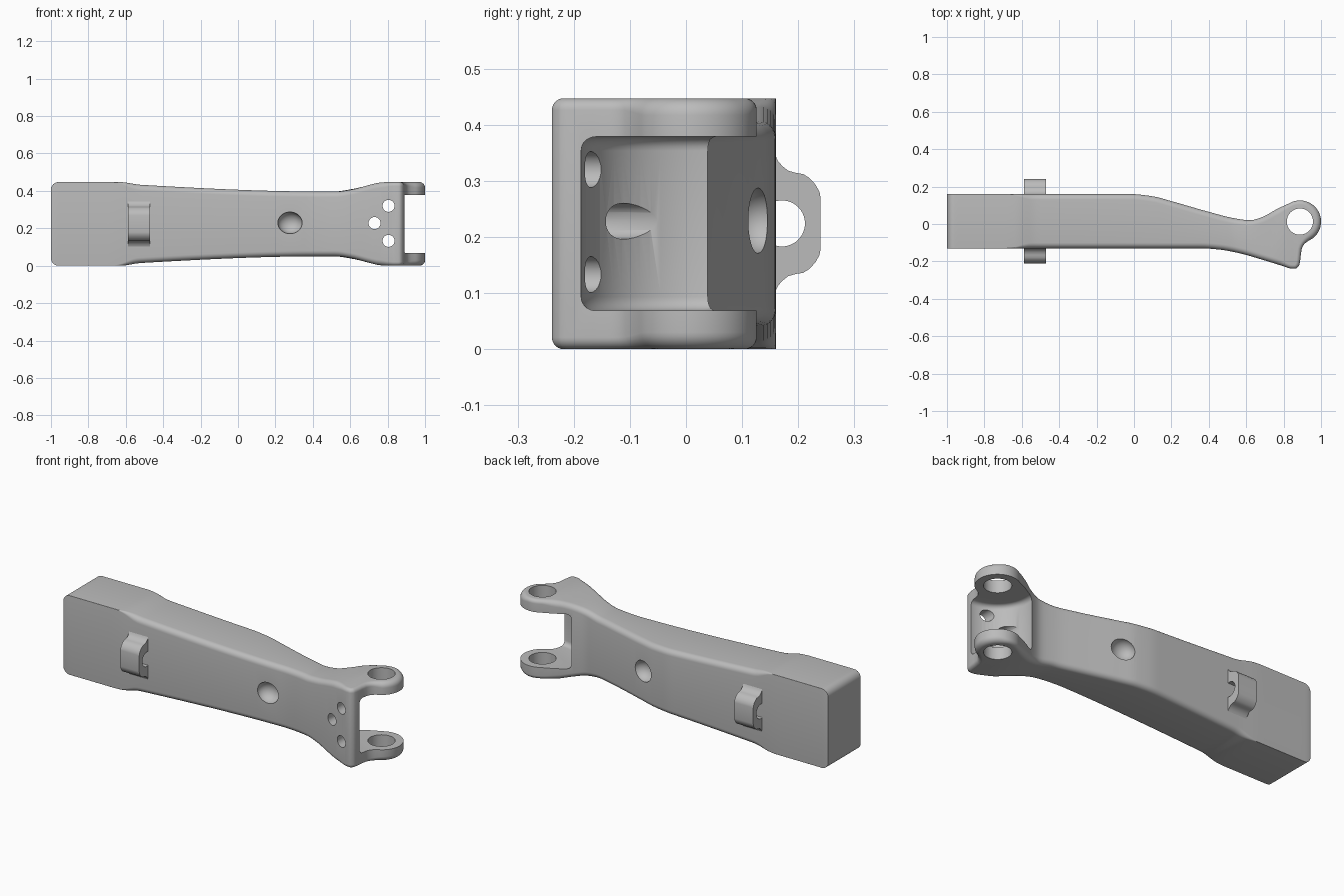
import bpy, bmesh, math
from mathutils import Matrix, Vector

if "Cube" in bpy.data.objects:
    bpy.data.objects.remove(bpy.data.objects["Cube"])

ZC = 0.2235                      # mid height
PX, PY, PR = 0.887, 0.013, 0.113  # pivot eye centre and radius

grey = bpy.data.materials.new("plain grey")
grey.diffuse_color = (0.5, 0.5, 0.5, 1)
grey.use_nodes = True
grey.node_tree.nodes["Principled BSDF"].inputs["Base Color"].default_value = grey.diffuse_color


def smooth_curve(pts):
    """Monotone smooth curve y(x) through the given points."""
    n = len(pts)
    d = [(pts[i + 1][1] - pts[i][1]) / (pts[i + 1][0] - pts[i][0]) for i in range(n - 1)]
    m = [d[0]] + [2 * a * b / (a + b) if a * b > 0 else 0 for a, b in zip(d, d[1:])] + [d[-1]]

    def f(x):
        i = max(k for k in range(n - 1) if k == 0 or pts[k][0] <= x)
        w = pts[i + 1][0] - pts[i][0]
        t = min(1, max(0, (x - pts[i][0]) / w))
        return ((1 + 2 * t) * (1 - t) ** 2 * pts[i][1] + t * (1 - t) ** 2 * w * m[i]
                + t * t * (3 - 2 * t) * pts[i + 1][1] + t * t * (t - 1) * w * m[i + 1])
    return f


def make(name, bm):
    bmesh.ops.recalc_face_normals(bm, faces=bm.faces[:])
    if bm.calc_volume(signed=True) < 0:
        bmesh.ops.reverse_faces(bm, faces=bm.faces[:])
    me = bpy.data.meshes.new(name)
    bm.to_mesh(me)
    bm.free()
    ob = bpy.data.objects.new(name, me)
    bpy.context.collection.objects.link(ob)
    me.materials.append(grey)
    return ob


def cylinder(name, centre, r, length, axis="Z", bevel=0):
    bm = bmesh.new()
    bmesh.ops.create_cone(bm, cap_ends=True, segments=64, radius1=r, radius2=r, depth=length)
    if bevel:
        rims = [e for e in bm.edges if abs(e.verts[0].co.z - e.verts[1].co.z) < 1e-5]
        bmesh.ops.bevel(bm, geom=rims, offset=bevel, segments=5, profile=0.5, affect='EDGES')
    rot = {"Z": Matrix(), "X": Matrix.Rotation(math.pi / 2, 4, 'Y'),
           "Y": Matrix.Rotation(math.pi / 2, 4, 'X')}[axis]
    bm.transform(Matrix.Translation(centre) @ rot)
    return make(name, bm)


def cut(ob, cutter):
    bpy.context.view_layer.objects.active = ob
    mod = ob.modifiers.new("cut", 'BOOLEAN')
    mod.operation, mod.solver, mod.object = 'DIFFERENCE', 'MANIFOLD', cutter
    bpy.ops.object.modifier_apply(modifier=mod.name)
    bpy.data.objects.remove(cutter)


def shade(ob, angle=32):
    bpy.ops.object.select_all(action='DESELECT')
    ob.select_set(True)
    bpy.context.view_layer.objects.active = ob
    bpy.ops.object.shade_smooth_by_angle(angle=math.radians(angle))


# Body outlines: back edge, front edge, half height and edge rounding along x
back_c = smooth_curve([(-1, .16), (-.02, .16), (.1, .148), (.2, .122), (.4, .065), (.54, .03),
                       (.62, .02), (.68, .035), (.77, .083), (.83, .1105)])
front_c = smooth_curve([(-1, -.13), (.36, -.13), (.45, -.136), (.55, -.153), (.7, -.195),
                        (.8, -.226), (.845, -.239), (.862, -.239), (.881, -.225), (.888, -.2),
                        (.896, -.135), (.91, -.108), (.93, -.092), (.955, -.077)])
half_c = smooth_curve([(-1, .2235), (-.63, .2235), (-.52, .209), (.45, .173), (.52, .173),
                       (.6, .184), (.7, .21), (.75, .221), (.79, .2235), (1, .2235)])
round_c = smooth_curve([(-1, .0008), (-.68, .0008), (-.54, .03), (.76, .03), (.83, .021),
                        (.9, .021), (.96, .03), (1, .03)])


def eye(x):
    return math.sqrt(max(0, PR * PR - (x - PX) ** 2))


def half(x):
    q = min(.04, max(0, .04 - (x + 1)))    # rounded corners at the square end
    return half_c(x) - .04 + math.sqrt(.04 ** 2 - q ** 2)


xs = [-1 + .04 * (1 - math.cos(math.pi / 2 * i / 8)) for i in range(9)]
xs += [-.96 + i * .02 for i in range(1, 89)]
xs += [.81, .825, .835, .845, .854, .862, .869, .875, .879, .882, .885, .888, .892, .896, .902, .91, .92]
xs += [PX + PR * math.sin(math.radians(a)) for a in list(range(20, 86, 5)) + [88.5]]
backs = [Vector((x, back_c(x) if x < .83 else PY + eye(x))) for x in xs]
fronts = [Vector((x, front_c(x) if x < .955 else PY - eye(x))) for x in xs]


def inward(line, i, side):
    if i == 0:
        return Vector((0, side))
    if i == len(line) - 1:
        return Vector((-1, 0))
    t = (line[i + 1] - line[i - 1]).normalized()
    return Vector((-t.y, t.x)) * side


# Body: rounded sections lofted along the arm
STEPS = 6
bm = bmesh.new()
sections = []
for i, x in enumerate(xs):
    r, h = round_c(x), half(x)
    ring = []
    for line, side, zs in ((fronts, 1, -1), (fronts, 1, 1), (backs, -1, 1), (backs, -1, -1)):
        n = inward(line, i, side)
        order = range(STEPS + 1)
        if side != zs:
            order = reversed(order)
        for k in order:
            a = math.pi / 2 * k / STEPS
            p = line[i] + n * r * (1 - math.cos(a))
            ring.append(bm.verts.new((p.x, p.y, ZC + zs * (h - r * (1 - math.sin(a))))))
    sections.append(ring)
M = len(sections[0])
for a, b in zip(sections, sections[1:]):
    for j in range(M):
        k = (j + 1) % M
        bm.faces.new((a[j], a[k], b[k], b[j]))
for ring in (sections[0], sections[-1]):
    for j in range(M // 2 - 1):
        bm.faces.new((ring[j], ring[j + 1], ring[M - 2 - j], ring[M - 1 - j]))
arm = make("arm_body", bm)

# Fork pocket, pivot hole and the three small holes in the front wall
cut(arm, cylinder("pocket_cutter", (PX, PY, ZC), .2, .31, bevel=.025))
cut(arm, cylinder("pivot_cutter", (PX, PY, ZC), .07, 1))
for hx, hz in ((.805, .32), (.805, .133), (.73, .228)):
    cut(arm, cylinder("hole_cutter", (hx, -.16, hz), .032, .28, "Y"))

# Round dimples on the front and back
for dx, dy in ((.278, -.13), (.178, .129)):
    bm = bmesh.new()
    bmesh.ops.create_uvsphere(bm, u_segments=40, v_segments=24, radius=1)
    bm.transform(Matrix.Translation((dx, dy, .229)) @ Matrix.Diagonal((.065, .055, .058, 1)))
    cut(arm, make("dimple_cutter", bm))
shade(arm)

# Strap loops on both sides
edge = [(-.01, .122), (0, .12), (.004, .111), (.012, .102), (.022, .094), (.036, .09), (.049, .088),
        (.06, .081), (.071, .069), (.078, .056), (.08, .045)]
for name, y0, s in (("front_strap_loop", -.13, -1), ("back_strap_loop", .16, 1)):
    prof = edge + [(d, -z) for d, z in reversed(edge)]
    bm = bmesh.new()
    ends = [[bm.verts.new((x, y0 + s * d, .224 + z)) for d, z in prof] for x in (-.588, -.47)]
    for e in ends:
        bm.faces.new(e)
    for j in range(len(prof)):
        k = (j + 1) % len(prof)
        bm.faces.new((ends[0][j], ends[0][k], ends[1][k], ends[1][j]))
    loop = make(name, bm)
    cut(loop, cylinder("strap_cutter", (-.53, y0 + s * .011, .224), .041, .3, "X"))
    shade(loop)
